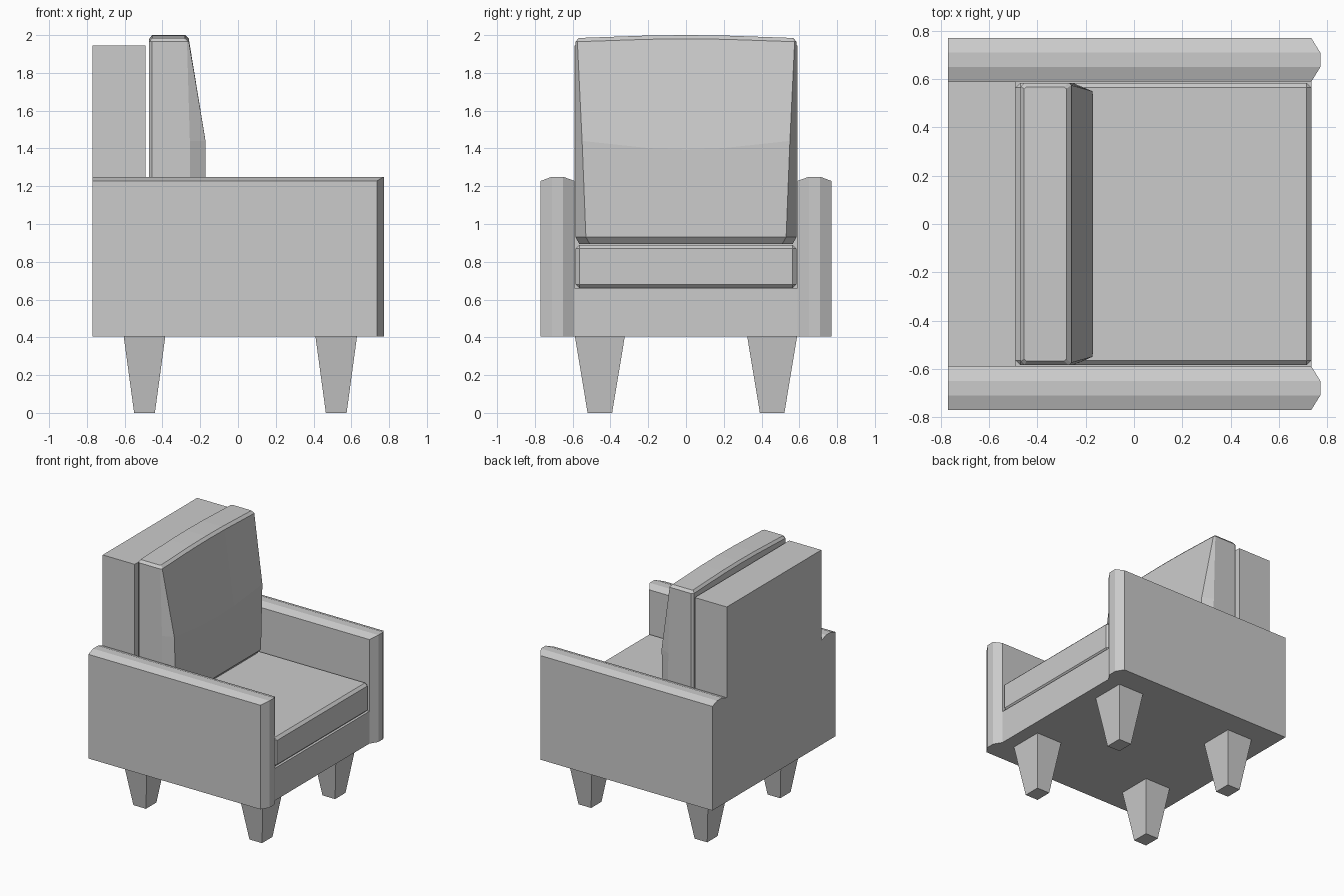
import bpy, bmesh

if "Cube" in bpy.data.objects:
    bpy.data.objects.remove(bpy.data.objects["Cube"])


def make(name, verts, faces, bevel=0):
    bm = bmesh.new()
    vs = [bm.verts.new(v) for v in verts]
    for f in faces:
        bm.faces.new([vs[i] for i in f])
    bmesh.ops.recalc_face_normals(bm, faces=bm.faces)
    if bevel:
        bmesh.ops.bevel(bm, geom=list(bm.edges), offset=bevel, segments=1, affect='EDGES')
    me = bpy.data.meshes.new(name)
    bm.to_mesh(me)
    bm.free()
    ob = bpy.data.objects.new(name, me)
    bpy.context.collection.objects.link(ob)
    return ob


def loft(name, rings, caps=None, bevel=0):
    """Skin closed rings of equal length; caps are faces in ring indices."""
    n = len(rings[0])
    verts = [p for r in rings for p in r]
    faces = [(k * n + i, k * n + (i + 1) % n, (k + 1) * n + (i + 1) % n, (k + 1) * n + i)
             for k in range(len(rings) - 1) for i in range(n)]
    caps = caps or [tuple(range(n))]
    last = (len(rings) - 1) * n
    faces += caps + [tuple(last + i for i in c) for c in caps]
    return make(name, verts, faces, bevel)


def rect(x0, x1, y0, y1, z):
    return [(x0, y0, z), (x1, y0, z), (x1, y1, z), (x0, y1, z)]


def box(name, x0, x1, y0, y1, z0, z1, bevel=0):
    return loft(name, [rect(x0, x1, y0, y1, z0), rect(x0, x1, y0, y1, z1)], bevel=bevel)


# Upholstered frame
box("base", -0.77, 0.735, -0.59, 0.59, 0.405, 0.66)
box("backrest", -0.77, -0.49, -0.59, 0.59, 0.66, 1.945)
box("seat_cushion", -0.49, 0.735, -0.585, 0.585, 0.66, 0.89, bevel=0.02)

# Arms: crowned section swept along the top and mitred down the front
for side, s in (("left", 1), ("right", -1)):
    section = [(0.59, 0), (0.65, 1), (0.71, 1), (0.77, 0)]
    rings = []
    for x, z, dx, dz in ((-0.77, 1.228, 0, 0.022), (0.735, 1.228, 0.037, 0.022),
                         (0.735, 0.405, 0.037, 0)):
        rings.append([(x + dx * k, s * y, z + dz * k) for y, k in section])
    verts = [p for r in rings for p in r]
    faces = [(r * 4 + i, r * 4 + i + 1, r * 4 + i + 5, r * 4 + i + 4)
             for r in (0, 1) for i in range(3)]
    # back lower corners, then sides, back and underside
    verts += [(-0.77, s * 0.59, 0.405), (-0.77, s * 0.77, 0.405)]
    faces += [(0, 4, 8, 12), (3, 7, 11, 13), (0, 1, 2, 3, 13, 12), (8, 9, 10, 11, 13, 12)]
    make(side + "_arm", verts, faces)

# Back cushion: stacked rings, tapered sides and a gently crowned front
columns = [(-1, 0), (-0.36, 0.85), (0, 1), (0.36, 0.85), (1, 0)]


def cushion_ring(z, xf, yf, xs, ys, xbs, xb, yb, crown):
    front = [(xf, c * yf, z + crown * k) for c, k in columns]
    back = [(xb, c * yb, z + crown * k) for c, k in reversed(columns)]
    return front + [(xs, ys, z), (xbs, ys, z)] + back + [(xbs, -ys, z), (xs, -ys, z)]


rings = [cushion_ring(*r) for r in (
    (0.895, -0.20, 0.51, -0.26, 0.565, -0.45, -0.455, 0.555, 0),
    (0.93, -0.17, 0.53, -0.25, 0.585, -0.455, -0.47, 0.57, 0),
    (1.44, -0.172, 0.55, -0.255, 0.585, -0.455, -0.47, 0.57, -0.045),
    (1.965, -0.26, 0.575, -0.27, 0.585, -0.455, -0.47, 0.57, 0.015),
    (1.985, -0.28, 0.56, -0.29, 0.568, -0.445, -0.455, 0.56, 0.015),
)]
caps = [(i, i + 1, 10 - i, 11 - i) for i in range(4)] + [(4, 5, 6, 7), (11, 12, 13, 0)]
loft("back_cushion", rings, caps)

# Tapered legs
for end, x in (("front", 0.52), ("back", -0.495)):
    for side, y in (("left", 0.456), ("right", -0.456)):
        loft(f"{end}_{side}_leg",
             [rect(x - a, x + a, y - b, y + b, z)
              for a, b, z in ((0.055, 0.065, 0), (0.11, 0.132, 0.405))])

# Lower back panel closing the frame behind the seat
box("lower_back_panel", -0.77, -0.49, -0.59, 0.59, 0.405, 0.66)
bpy.data.objects.remove(bpy.data.objects["lower_back_panel"])
